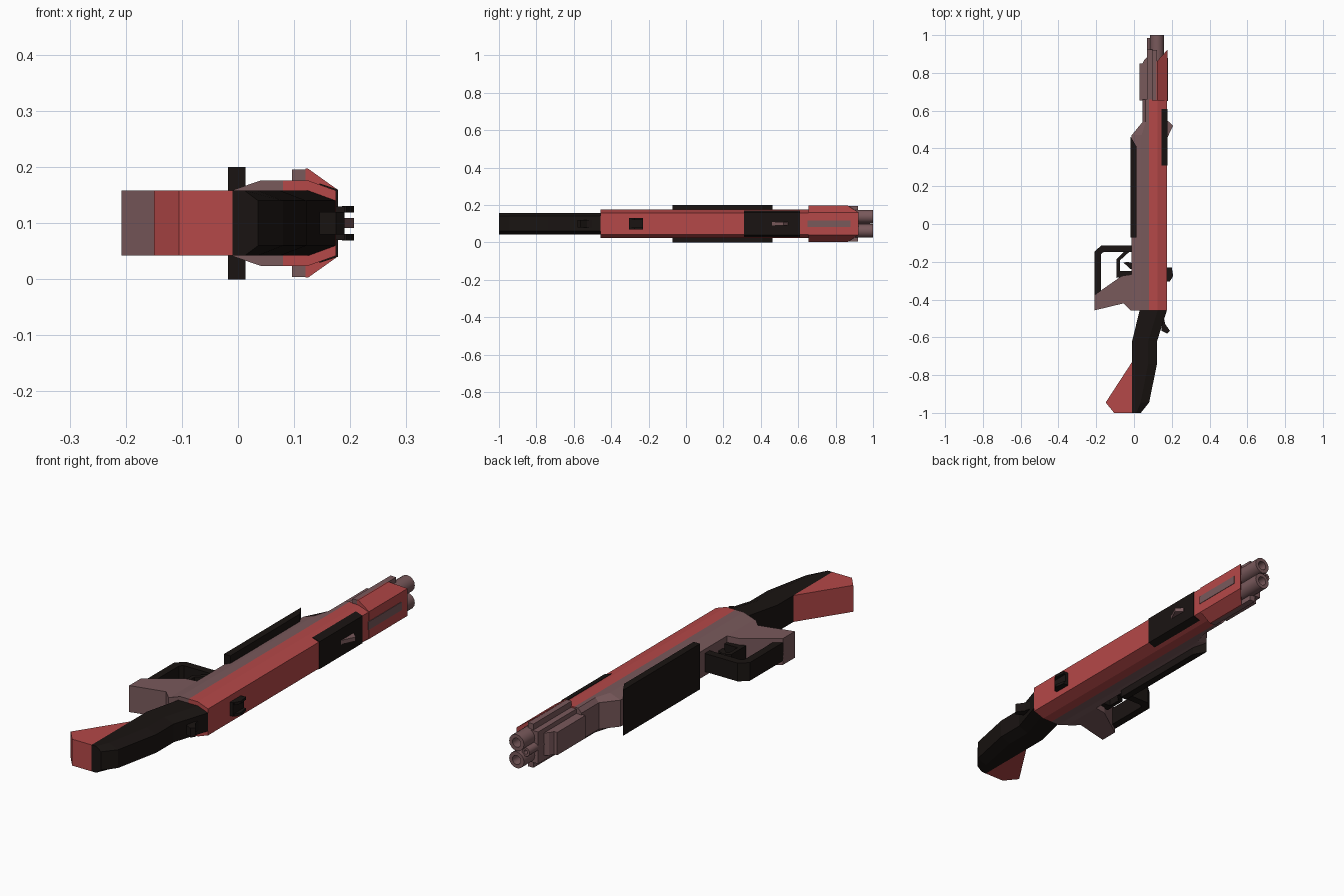
import bpy, bmesh, math
from mathutils import Vector

if "Cube" in bpy.data.objects:
    bpy.data.objects.remove(bpy.data.objects["Cube"])

ZC = 0.1  # the gun lies on its side: z = 0.1 is its mirror plane, +x is its top


def material(name, rgb):
    m = bpy.data.materials.new(name)
    m.diffuse_color = (*rgb, 1)
    m.use_nodes = True
    m.node_tree.nodes["Principled BSDF"].inputs["Base Color"].default_value = m.diffuse_color
    return m


RED = material("red_paint", (0.46, 0.065, 0.065))
BROWN = material("warm_grey_metal", (0.19, 0.1, 0.105))
BLACK = material("black_grip", (0.01, 0.007, 0.006))


def finish(name, bm, mat):
    bmesh.ops.recalc_face_normals(bm, faces=bm.faces)
    me = bpy.data.meshes.new(name)
    bm.to_mesh(me)
    bm.free()
    me.materials.append(mat)
    ob = bpy.data.objects.new(name, me)
    bpy.context.collection.objects.link(ob)
    return ob


def loft(name, rings, mat):
    """Skin a list of closed rings and cap both ends."""
    bm = bmesh.new()
    vs = [[bm.verts.new(p) for p in r] for r in rings]
    n = len(vs[0])
    for a, b in zip(vs, vs[1:]):
        for i in range(n):
            j = (i + 1) % n
            bm.faces.new((a[i], a[j], b[j], b[i]))
    bm.faces.new(vs[0])
    bm.faces.new(vs[-1])
    return finish(name, bm, mat)


def prism(name, pts, half, mat, zc=ZC):
    """Extrude an (x, y) side profile across the width."""
    return loft(name, [[(x, y, zc + s * half) for x, y in pts] for s in (-1, 1)], mat)


def box(name, x0, x1, y0, y1, half, mat, zc=ZC):
    return prism(name, [(x0, y0), (x1, y0), (x1, y1), (x0, y1)], half, mat, zc)


def section(y, half_pts):
    """Mirror (x, half width) points into a closed ring at y (y may be a function of x)."""
    f = y if callable(y) else (lambda x: y)
    up = [(x, f(x), ZC + w) for x, w in half_pts]
    down = [(x, f(x), ZC - w) for x, w in reversed(half_pts)]
    return up + down


def tube(name, x, z, y0, y1, r, bore, mat, sides=16):
    """Barrel with a recessed bore at its front end."""
    rings = []
    for y, rad in ((y0, r), (y1, r), (y1, bore), (y1 - 0.1, bore)):
        rings.append([(x + rad * math.cos(a), y, z + rad * math.sin(a))
                      for a in (2 * math.pi * i / sides for i in range(sides))])
    ob = loft(name, rings, mat)
    bpy.ops.object.select_all(action='DESELECT')
    ob.select_set(True)
    bpy.context.view_layer.objects.active = ob
    bpy.ops.object.shade_smooth_by_angle(angle=math.radians(35))
    return ob


# Receiver: grey lower half tapering up toward the muzzle, red upper half
lower = [(-0.457, -0.012, 0.04), (0.47, -0.012, 0.04), (0.54, 0.045, 0.062), (0.66, 0.045, 0.062)]
loft("receiver_lower",
     [section(y, [(b, 0.058), (m, 0.076), (0.08, 0.076)]) for y, b, m in lower], BROWN)
loft("receiver_upper",
     [section(y, [(0.08, 0.076), (0.125, 0.076), (0.175, 0.058)]) for y in (-0.457, 0.66)], RED)
loft("top_cover",
     [section(y, [(0.145, 0.071), (0.178, 0.06)]) for y in (0.31, 0.61)], BLACK)

# Stock: black faceted comb and a red lower wedge
stock = [(-1.0, -0.01, 0.012, 0.036), (-0.945, -0.01, 0.035, 0.08), (-0.74, -0.01, 0.075, 0.122),
         (-0.62, -0.01, 0.075, 0.122), (-0.457, 0.03, 0.125, 0.174)]
loft("stock", [section(y, [(b, 0.058), (m, 0.058), (t, 0.04)]) for y, b, m, t in stock], BLACK)
prism("stock_wedge", [(-0.01, -0.73), (-0.01, -1), (-0.105, -1), (-0.15, -0.945)], 0.058, RED)
prism("hammer", [(0.11, -0.5), (0.155, -0.48), (0.165, -0.53), (0.19, -0.565),
                 (0.175, -0.58), (0.145, -0.565), (0.148, -0.54)], 0.02, BLACK)

# Fore-end slab under the barrel
prism("fore_end", [(-0.018, -0.072), (0.013, -0.072), (0.013, 0.41), (-0.018, 0.463)], 0.1, BLACK)

# Grip block, hand guard, trigger guard and trigger
prism("grip_block", [(-0.208, -0.457), (-0.208, -0.375), (-0.065, -0.275), (0.0, -0.265),
                     (0.0, -0.457), (-0.018, -0.457), (-0.055, -0.42)], 0.058, BROWN)
prism("hand_guard", [(-0.208, -0.38), (-0.208, -0.145), (-0.172, -0.113), (0.0, -0.113), (0.0, -0.147),
                     (-0.16, -0.147), (-0.174, -0.16), (-0.174, -0.36)], 0.04, BLACK)
prism("trigger_guard", [(-0.092, -0.285), (-0.092, -0.185), (-0.03, -0.125), (0.0, -0.125), (0.0, -0.14),
                        (-0.02, -0.143), (-0.075, -0.193), (-0.075, -0.25), (0.0, -0.25),
                        (0.0, -0.272)], 0.03, BLACK)
prism("trigger", [(0.0, -0.21), (-0.035, -0.2), (-0.055, -0.205), (-0.02, -0.238), (0.0, -0.24)],
      0.015, BLACK)

# Sights
box("rear_sight_base", 0.17, 0.19, -0.305, -0.23, 0.03, BLACK)
for side, s in (("left", -1), ("right", 1)):
    prism(f"rear_sight_post_{side}", [(0.185, -0.3), (0.193, -0.3), (0.207, -0.275), (0.2, -0.23), (0.185, -0.23)],
          0.006, BLACK, ZC + s * 0.025)
prism("front_sight", [(0.17, 0.455), (0.178, 0.46), (0.207, 0.52), (0.18, 0.545), (0.17, 0.54)], 0.009, BROWN)

# Muzzle shroud: red cap with a raked front, grey wings, stepped underside
rake = lambda x: 0.86 + 0.06 * (x - 0.12) / 0.055
cap = [(0.12, 0.097), (0.125, 0.097), (0.177, 0.06)]
loft("muzzle_cap", [section(0.655, cap), section(rake, cap)], RED)
box("cap_inlay", 0.17, 0.179, 0.65, 0.88, 0.018, BROWN)
prism("muzzle_wings", [(0.096, 0.655), (0.123, 0.655), (0.123, 0.92), (0.096, 0.92)], 0.096, BROWN)
box("muzzle_collar", 0.07, 0.12, 0.64, 0.925, 0.07, BROWN)
prism("under_block", [(0.03, 0.655), (0.09, 0.655), (0.09, 0.9), (0.055, 0.87), (0.045, 0.85), (0.03, 0.85)],
      0.05, BROWN)

# Twin barrels and the small rod beneath them
for side, s in (("left", -1), ("right", 1)):
    tube(f"barrel_{side}", 0.122, ZC + s * 0.038, 0.64, 1.0, 0.036, 0.02, BROWN)
tube("cleaning_rod", 0.088, ZC, 0.64, 0.985, 0.019, 0.009, BROWN, 12)
